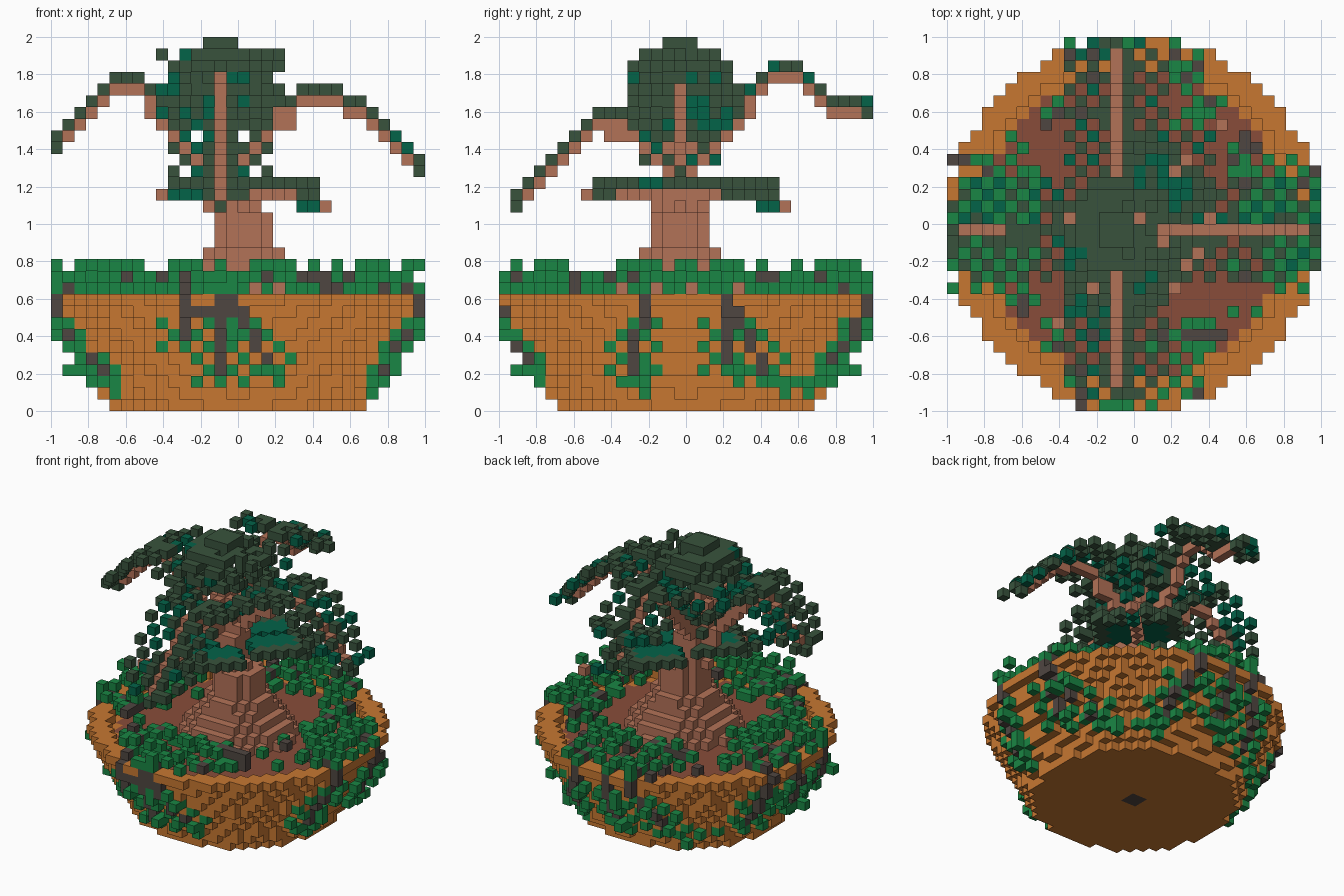
import bpy, bmesh, math, random
from mathutils import Vector

cube = bpy.data.objects.get("Cube")
if cube:
    bpy.data.objects.remove(cube)

random.seed(7)
N, UNIT = 32, 2 / 32          # cells per side, cell size
cells = {}                    # (i, j, k) -> part name

COLOURS = {
    "pot": ("clay", (0.57, 0.185, 0.031)),
    "soil": ("soil", (0.25, 0.073, 0.042)),
    "trunk": ("bark", (0.45, 0.168, 0.096)),
    "branches": ("bark", None),
    "canopy_dark": ("dark leaf", (0.04, 0.086, 0.046)),
    "canopy_teal": ("teal leaf", (0.001, 0.125, 0.066)),
    "vine_stems": ("vine stem", (0.078, 0.061, 0.053)),
    "vine_leaves": ("vine leaf", (0.01, 0.24, 0.058)),
}


def put(i, j, k, part, over=True):
    key = (math.floor(i), math.floor(j), math.floor(k))
    if all(0 <= c < N for c in key) and (over or key not in cells):
        cells[key] = part


def disc(ci, cj, k, radius, part, keep=lambda i, j: True):
    for i in range(N):
        for j in range(N):
            if math.hypot(i - ci, j - cj) < radius and keep(i, j):
                put(i, j, k, part)


def leaf_kind(chance=0.25):
    return "canopy_teal" if random.random() < chance else "canopy_dark"


# Bowl: one disc per layer, widening steadily, open above the soil
MID = (N - 1) / 2
POT = [11 + 0.55 * k for k in range(10)]
for k, radius in enumerate(POT):
    disc(MID, MID, k, radius, "pot")
disc(MID, MID, 8, 13, "soil")
for key in [c for c in cells if c[2] == 9 and math.hypot(c[0] - MID, c[1] - MID) < 14]:
    del cells[key]
disc(MID, MID, 0, 1, "vine_stems")     # drain hole mark

# Vines: each side has hanging strands (start, lowest layer, drift)
SIDES = {
    (0, -1): [(-4.5, 5, 0), (-1.5, 2, 0), (-0.5, 3, 0.5)],
    (1, 0): [(-3.5, 2, -0.2), (3.5, 3, 0), (3.5, 2, 0.5)],
    (0, 1): [(-3.5, 2, -0.4), (0.5, 3, 0), (3.5, 2, 0.4)],
    (-1, 0): [(-5.5, 2, 0), (-1.5, 3, 0.3), (3.5, 2, 0.3)],
}


def side_put(side, r, l, k, part, over=True):
    dx, dy = side
    put(N / 2 + dx * r - dy * l, N / 2 + dy * r + dx * l, k, part, over)


def outside(k, l):
    r = 0.5
    while math.hypot(r, l) < POT[k] and r < MID:
        r += 1
    return r


for side, strands in SIDES.items():
    # bush leaves and short stems inside the rim
    for a in range(8, 16):
        for b in range(-8, 8):
            r, l = a + 0.5, b + 0.5
            wide = 8 if a < 11 else 6
            if abs(l) > wide or math.hypot(r, l) > 16:
                continue
            if (a + b) % 2 == 0 and random.random() < 0.75:
                side_put(side, r, l, random.choice((10, 10, 10, 11, 11, 11, 12, 12)),
                         "vine_leaves", False)
            elif random.random() < 0.2:
                side_put(side, r, l, random.choice((9, 10, 11)),
                         random.choice(("vine_stems", "vine_leaves")), False)
    # runner lying among the leaves
    for b in range(2, 8):
        side_put(side, 9.5, b + 0.5, 11, "vine_stems", False)
    # hanging strands
    for start, end, drift in strands:
        for a in range(12, 16):
            if math.hypot(a, start) < 15.5:
                side_put(side, a + 0.5, start, 10, "vine_leaves" if a % 2 else "vine_stems")
        for k in range(9, end - 1, -1):
            l = math.floor(start + drift * (9 - k)) + 0.5
            side_put(side, outside(k, l), l, k, "vine_leaves" if k == end else "vine_stems")
            for off in (-2, -1, 1, 2):
                if (k + off + math.floor(l)) % 2 == 0 and k < 8:
                    m = l + off
                    side_put(side, outside(k, m), m, k, "vine_leaves", False)
            if k % 3 == 0:
                side_put(side, outside(k, l) + 1, l + 1, k, "vine_leaves", False)
        side_put(side, outside(end - 1, l), l + 1, end - 1, "vine_leaves", False)

# Cross runner along the front of the pot
for b in range(-5, 1):
    side_put((0, -1), outside(8, b + 0.5), b + 0.5, 8, "vine_stems")

# Trunk: flared foot, leaning and thinning upward
FLARE = [6.3, 5.6, 4.6, 3.8, 3.2, 2.7, 2.7, 2.7]
for n, radius in enumerate(FLARE):
    disc(16, 15, 9 + n, radius, "trunk")
for k in range(17, 28):
    ci, radius = (15, 2.2) if k < 18 else (15, 1.5) if k < 21 else (14, 1.3) if k < 25 else (14, 0.6)
    disc(ci, 15, k, radius, "trunk")


# Crown: broken domed cap, a lower tier split around the trunk, ragged fringe
def off_axis(i, j):
    return i != 14 and j != 15


disc(14, 15, 31, 1.5, "canopy_dark")
disc(14, 15, 30, 3.7, "canopy_dark",
     lambda i, j: abs(i - 14) + abs(j - 15) < 5 and random.random() < 0.8)
disc(14, 15, 29, 4.3, "canopy_dark",
     lambda i, j: math.hypot(i - 14, j - 15) > 2.5 and random.random() < 0.6)
disc(14, 15, 27, 4.1, "canopy_dark", lambda i, j: off_axis(i, j) and random.random() < 0.8)
for k in range(25, 31):
    for i in range(8, 21):
        for j in range(9, 22):
            d = math.hypot(i - 14, j - 15)
            if 2.5 < d < 5.8 and (i + j + k) % 2 == 0 and off_axis(i, j) and random.random() < 0.2:
                put(i, j, k, leaf_kind(), False)


# Arching boughs, each carrying a checkered sheet of leaves
def height_at(path, s):
    for (s0, z0), (s1, z1) in zip(path, path[1:]):
        if s0 <= s <= s1:
            return round(z0 + (z1 - z0) * (s - s0) / (s1 - s0))


BOUGHS = {
    (1, 0): [(1, 20), (4, 24), (7, 26), (10, 26), (13, 24), (17, 20)],
    (-1, 0): [(1, 20), (4, 24), (7, 27), (9, 27), (11, 25), (14, 22)],
    (0, 1): [(1, 21), (5, 25), (8, 28), (10, 28), (13, 25), (16, 25)],
    (0, -1): [(1, 21), (4, 24), (7, 24), (10, 21), (14, 17)],
}
for (dx, dy), path in BOUGHS.items():
    last = path[-1][0]
    for s in range(1, last + 1):
        z = height_at(path, s)
        i, j = 14 + dx * s, 15 + dy * s
        put(i, j, z, "branches" if s < last else leaf_kind())
        if s < 7:
            put(i, j, z - 1, "branches", False)
        if dx < 0 and 3 < s < 10:
            put(i, j, z + 1, "canopy_dark", False)
        wide = 4 if s < last - 1 else 3
        for l in range(-wide, wide + 1):
            ox, oy = -dy * l, dx * l
            if l and (s + l) % 2 == 0 and s > 2:
                put(i + ox, j + oy, z + 1, leaf_kind(0.42 if oy > 0 or ox < 0 else 0.1), False)
            elif abs(l) == 1 and random.random() < 0.5:
                put(i + ox, j + oy, z + 1, "canopy_dark", False)

# Two low diagonal boughs with solid teal fans, dark at the edges
for sign, ci, cj, tip_z in ((1, 15, 16, 17), (-1, 17, 15, 18)):
    for a in range(-2, 8):
        for b in range(-2, 8):
            d, spread = (a + b) / 2, abs(a - b)
            if not 1 <= d <= 6 or not 0 < spread <= 6:
                continue
            edge = d > 4 or spread > 4
            if d <= 4.5 or (a + b) % 2 == 0:
                put(ci + sign * a, cj + sign * b, 19 if d <= 4.5 else 18,
                    "canopy_dark" if edge else "canopy_teal", False)
    for d in range(1, 9):
        put(ci + sign * d, cj + sign * d, 18 if d < 6 else tip_z,
            "canopy_teal" if d in (6, 7) else "branches")

# Turn the cells into meshes, keeping only exposed faces
DIRS = [Vector(v) for v in ((1, 0, 0), (-1, 0, 0), (0, 1, 0), (0, -1, 0), (0, 0, 1), (0, 0, -1))]
materials = {}


def material(name, rgb):
    if name not in materials:
        mat = bpy.data.materials.new(name)
        mat.use_nodes = True
        mat.diffuse_color = (*rgb, 1)
        node = next(n for n in mat.node_tree.nodes if n.type == "BSDF_PRINCIPLED")
        node.inputs["Base Color"].default_value = (*rgb, 1)
        materials[name] = mat
    return materials[name]


for part, (mat_name, rgb) in COLOURS.items():
    bm = bmesh.new()
    for key in [c for c, p in cells.items() if p == part]:
        centre = Vector(key) + Vector((0.5, 0.5, 0.5))
        for n in DIRS:
            if tuple(int(c) for c in Vector(key) + n) in cells:
                continue
            u = Vector((n.y, n.z, n.x))
            v = n.cross(u)
            corners = [centre + (n + u * p + v * q) / 2
                       for p, q in ((-1, -1), (1, -1), (1, 1), (-1, 1))]
            bm.faces.new([bm.verts.new((c - Vector((N / 2, N / 2, 0))) * UNIT)
                          for c in corners])
    bmesh.ops.remove_doubles(bm, verts=bm.verts, dist=UNIT / 100)
    mesh = bpy.data.meshes.new(part)
    bm.to_mesh(mesh)
    bm.free()
    mesh.materials.append(material(mat_name, rgb))
    bpy.context.collection.objects.link(bpy.data.objects.new(part, mesh))
